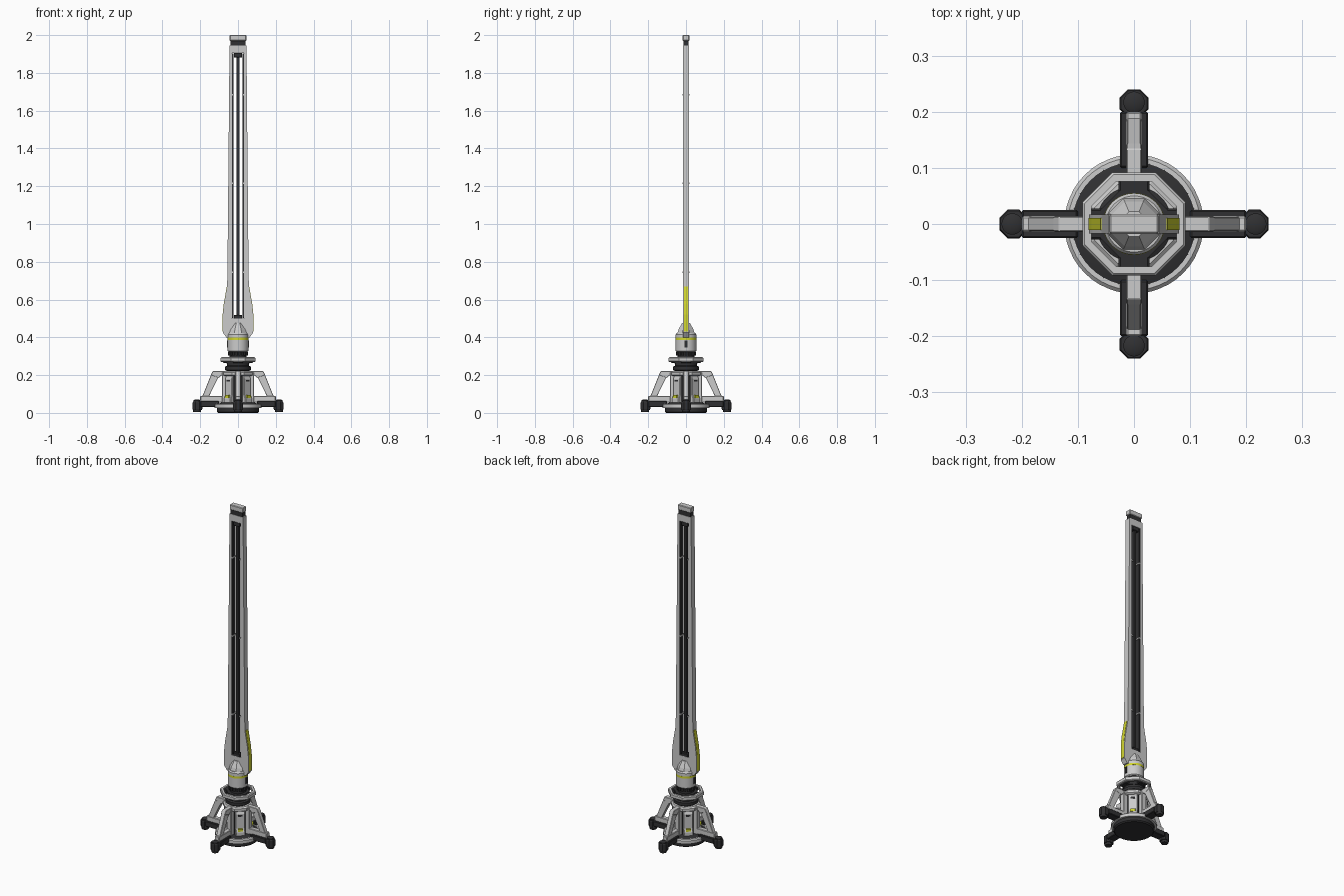
import bpy, bmesh
from math import pi, cos, sin
from mathutils import Matrix

if "Cube" in bpy.data.objects:
    bpy.data.objects.remove(bpy.data.objects["Cube"])


def material(name, color):
    m = bpy.data.materials.new(name)
    m.diffuse_color = (*color, 1)
    m.use_nodes = True
    m.node_tree.nodes["Principled BSDF"].inputs["Base Color"].default_value = m.diffuse_color
    return m


DARK = material("dark_metal", (0.03, 0.03, 0.032))
YELLOW = material("yellow_paint", (0.65, 0.68, 0.03))


def finish(name, bm, mat=None, bevel=0.0, turn=0.0, smooth=False):
    bmesh.ops.recalc_face_normals(bm, faces=bm.faces)
    bm.transform(Matrix.Rotation(turn, 4, 'Z'))
    me = bpy.data.meshes.new(name)
    bm.to_mesh(me)
    bm.free()
    ob = bpy.data.objects.new(name, me)
    bpy.context.collection.objects.link(ob)
    if mat:
        me.materials.append(mat)
    if bevel:
        b = ob.modifiers.new("bevel", 'BEVEL')
        b.width, b.segments, b.limit_method = bevel, 1, 'ANGLE'
    if smooth:
        bpy.ops.object.select_all(action='DESELECT')
        ob.select_set(True)
        bpy.context.view_layer.objects.active = ob
        bpy.ops.object.shade_smooth_by_angle(angle=0.6)
    return ob


def prism(name, pts, half, mat=None, bevel=0.0, turn=0.0, flip=False):
    """Outline in x, z given thickness along y."""
    bm = bmesh.new()
    s = -1 if flip else 1
    a = [bm.verts.new((s * x, -half, z)) for x, z in pts]
    b = [bm.verts.new((s * x, half, z)) for x, z in pts]
    bm.faces.new(a)
    bm.faces.new(b)
    for i in range(len(pts)):
        j = (i + 1) % len(pts)
        bm.faces.new((a[i], a[j], b[j], b[i]))
    return finish(name, bm, mat, bevel, turn)


def box(name, x0, x1, half, z0, z1, mat=None, bevel=0.0, turn=0.0):
    return prism(name, [(x0, z0), (x1, z0), (x1, z1), (x0, z1)], half, mat, bevel, turn)


def lathe(name, prof, n=48, mat=None, cx=0.0, turn=0.0, ring=False):
    """Revolve an r, z profile; ring closes the profile into a hollow ring.
    Sides below 12 are placed with flats facing the axes."""
    bm = bmesh.new()
    off, k = (pi / n, 1 / cos(pi / n)) if n < 12 else (0, 1)
    rows = [[bm.verts.new((cx + r * k * cos(off + 2 * pi * i / n),
                           r * k * sin(off + 2 * pi * i / n), z))
             for i in range(n)] for r, z in prof]
    pairs = list(zip(rows, rows[1:])) + ([(rows[-1], rows[0])] if ring else [])
    for lo, hi in pairs:
        for i in range(n):
            j = (i + 1) % n
            bm.faces.new((lo[i], lo[j], hi[j], hi[i]))
    if not ring:
        bm.faces.new(rows[0])
        bm.faces.new(rows[-1])
    return finish(name, bm, mat, 0, turn, n >= 12)


# Round floor plate
lathe("floor_plate", [(0.105, 0), (0.112, 0.006), (0.112, 0.03)], mat=DARK)
lathe("floor_rim", [(0.11, 0.026), (0.124, 0.026), (0.124, 0.044), (0.118, 0.05), (0.11, 0.05)], ring=True)
lathe("floor_deck", [(0.111, 0.028), (0.111, 0.047), (0.085, 0.055)], mat=DARK)

# Lower body with diagonal panels
lathe("lower_body", [(0.06, 0.05), (0.06, 0.2), (0.05, 0.235)], 8, DARK)
lathe("body_collar", [(0.07, 0.195), (0.078, 0.2), (0.078, 0.215), (0.07, 0.222)], 8)
for i in range(4):
    t = pi / 4 + i * pi / 2
    prism("body_panel", [(0.05, 0.05), (0.082, 0.05), (0.082, 0.075), (0.072, 0.095),
                         (0.072, 0.18), (0.062, 0.2), (0.05, 0.2)], 0.026, None, 0.003, t)
    box("panel_mark", 0.07, 0.0835, 0.014, 0.08, 0.094, YELLOW, 0, t)
    box("panel_vent", 0.06, 0.0735, 0.012, 0.165, 0.175, DARK, 0, t)

# Four braced legs and feet
for i in range(4):
    t = i * pi / 2
    box("leg_post", 0.055, 0.086, 0.015, 0.05, 0.215, None, 0.003, t)
    prism("leg_top_arm", [(0.06, 0.198), (0.088, 0.198), (0.102, 0.185), (0.144, 0.2),
                          (0.134, 0.221), (0.06, 0.221)], 0.0135, None, 0.002, t)
    prism("leg_strut", [(0.155, 0.085), (0.19, 0.085), (0.142, 0.204), (0.134, 0.219),
                        (0.098, 0.2)], 0.0125, None, 0.002, t)
    box("leg_rail", 0.08, 0.2, 0.014, 0.055, 0.09, None, 0.003, t)
    box("leg_skid", 0.1, 0.2, 0.025, 0.03, 0.062, DARK, 0.003, t)
    lathe("foot_block", [(0.024, 0.016), (0.0255, 0.02), (0.0255, 0.055), (0.023, 0.06)], 8, DARK, 0.2145, t)
    lathe("foot_pad", [(0.019, 0.004), (0.021, 0.008), (0.021, 0.02)], 24, DARK, 0.217, t)
    lathe("foot_bolt", [(0.019, 0.055), (0.019, 0.066), (0.012, 0.07)], 24, DARK, 0.217, t)

# Turntable hub and octagonal guard ring
lathe("hub", [(0.05, 0.215), (0.068, 0.228), (0.068, 0.245), (0.058, 0.25), (0.058, 0.268)], mat=DARK)
lathe("guard_ring", [(0.076, 0.27), (0.088, 0.27), (0.092, 0.274), (0.092, 0.29),
                     (0.088, 0.295), (0.076, 0.295)], 8, ring=True)
lathe("ring_core", [(0.06, 0.262), (0.06, 0.29)], 8, DARK)
for i in range(4):
    box("ring_bracket", 0.05, 0.08, 0.028, 0.265, 0.288, DARK, 0.004, i * pi / 2)

# Column with toothed neck
lathe("neck", [(0.044, 0.28), (0.044, 0.33)], mat=DARK)
for i in range(18):
    box("neck_tooth", 0.042, 0.052, 0.005, 0.303, 0.322, DARK, 0, i * pi / 9)
lathe("column", [(0.047, 0.322), (0.055, 0.328), (0.055, 0.415), (0.05, 0.422), (0.046, 0.422)])
lathe("column_stripe", [(0.0555, 0.386), (0.0555, 0.398)], mat=YELLOW)
lathe("column_cap", [(0.046, 0.42), (0.04, 0.44), (0.022, 0.475)], 8)
for t in (0, pi):
    box("column_latch", 0.05, 0.0575, 0.007, 0.345, 0.382, DARK, 0, t)

# Tall mast: slotted frame made of two mirrored halves
outline = [(0, 0.4), (0.062, 0.4), (0.08, 0.425), (0.08, 0.52), (0.074, 0.575), (0.058, 0.665),
           (0.056, 0.73), (0.047, 1.7), (0.045, 1.945), (0, 1.945),
           (0, 1.905), (0.031, 1.905), (0.031, 0.5), (0, 0.5)]
edge = [(0.076, 0.43), (0.0815, 0.43), (0.0815, 0.52), (0.0755, 0.576), (0.0595, 0.668), (0.055, 0.668),
        (0.07, 0.575)]
for f in (False, True):
    s = -1 if f else 1
    prism("mast_half", outline, 0.0165, flip=f)
    prism("mast_edge_mark", edge, 0.011, YELLOW, flip=f)
    prism("slot_liner", [(0.025, 0.502), (0.032, 0.502), (0.032, 1.903), (0.025, 1.903)], 0.014, DARK, flip=f)
    for z in (0.745, 1.215, 1.685):
        x = sorted((s * 0.02, s * 0.033))
        box("slot_clip", x[0], x[1], 0.0175, z - 0.004, z + 0.004)

# Centre bar in the slot, end blocks and tip
box("centre_bar", -0.007, 0.007, 0.01, 0.49, 1.91, DARK)
for z in (0.505, 1.893):
    box("slot_end_block", -0.022, 0.022, 0.0155, z - 0.012, z + 0.012, DARK, 0.002)
box("tip_band", -0.039, 0.039, 0.0145, 1.94, 1.972, DARK)
box("tip_cap", -0.044, 0.044, 0.0175, 1.97, 2.0, None, 0.003)
